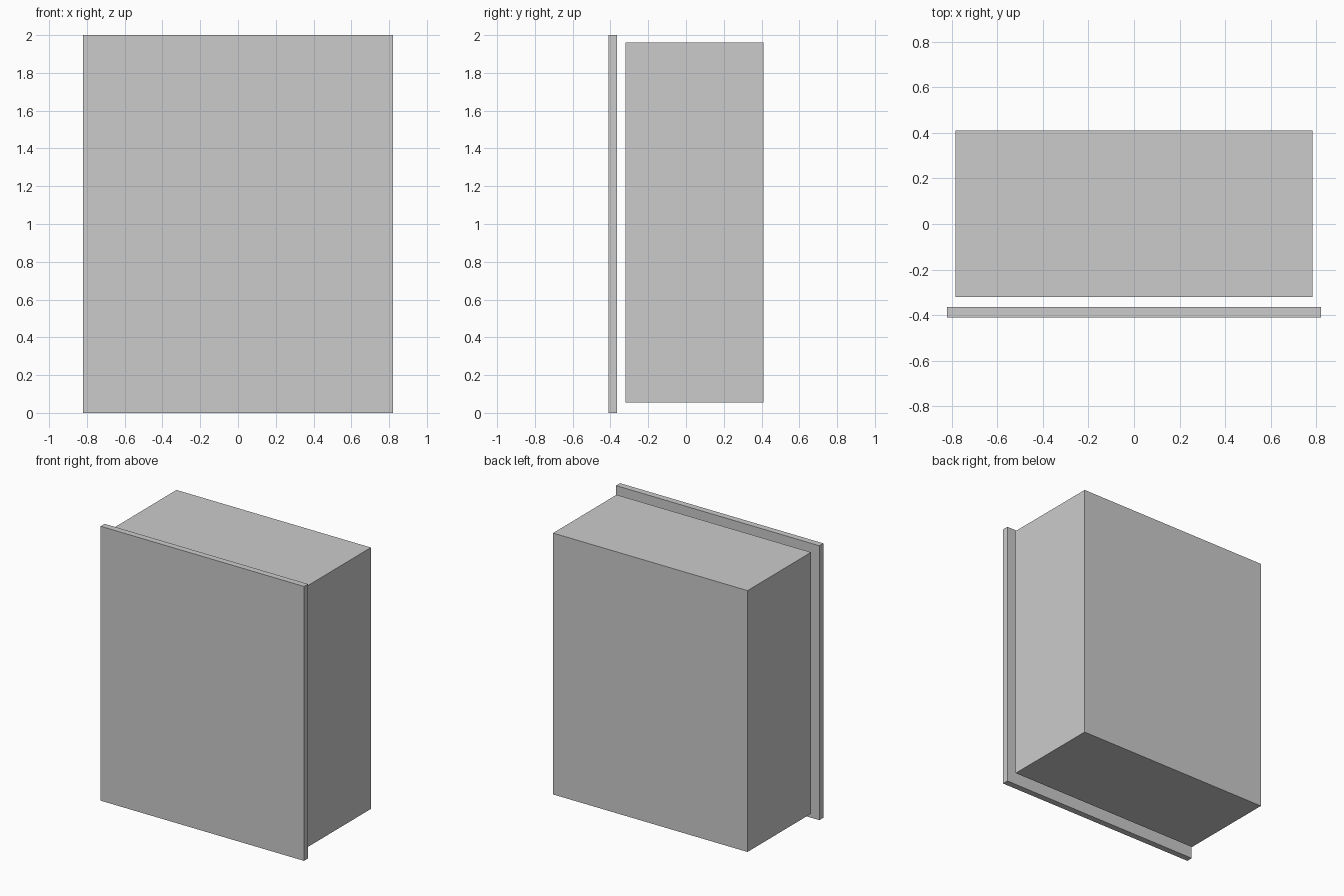
import bpy

if "Cube" in bpy.data.objects:
    bpy.data.objects.remove(bpy.data.objects["Cube"])


def box(name, x, y, z):
    """Axis-aligned box from (min, max) ranges."""
    ranges = (x, y, z)
    bpy.ops.mesh.primitive_cube_add(size=1, location=[(a + b) / 2 for a, b in ranges])
    ob = bpy.context.object
    ob.name = name
    ob.scale = [b - a for a, b in ranges]
    bpy.ops.object.transform_apply(location=False, rotation=False, scale=True)
    return ob


# Thin front panel, slightly larger than the body
box("front_panel", (-0.82, 0.82), (-0.411, -0.365), (0.0, 2.0))

# Main body, set back from the panel by a small gap
box("body", (-0.784, 0.784), (-0.32, 0.411), (0.055, 1.96))
